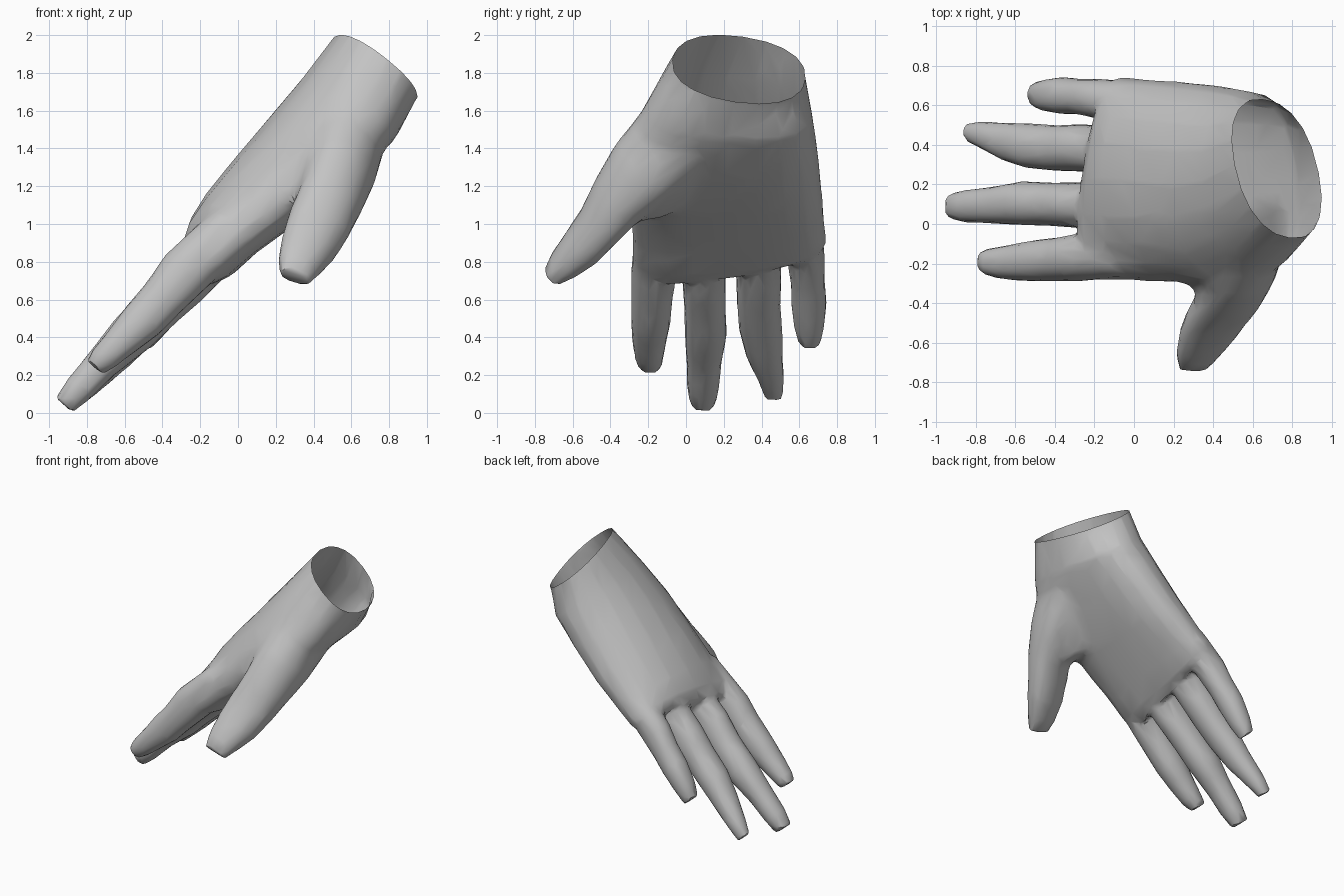
import bpy, bmesh, math
from mathutils import Vector

cube = bpy.data.objects.get("Cube")
if cube:
    bpy.data.objects.remove(cube, do_unlink=True)

SIDES = 20


def spow(v, e):
    return math.copysign(abs(v) ** e, v)


def loft(bm, sections, e):
    """Closed tube through (centre, half axis a, half axis b, arch) sections; arch bends the b ends towards -a."""
    rings = []
    for c, a, b, arch in sections:
        c, a, b = Vector(c), Vector(a), Vector(b)
        ring = []
        for i in range(SIDES):
            t = 2 * math.pi * i / SIDES
            s = spow(math.sin(t), e)
            ring.append(bm.verts.new(c + a * (spow(math.cos(t), e) - arch * s * s) + b * s))
        rings.append(ring)
    for r, s in zip(rings, rings[1:]):
        for i in range(SIDES):
            j = (i + 1) % SIDES
            bm.faces.new((r[i], r[j], s[j], s[i]))
    bm.faces.new(rings[0][::-1])
    bm.faces.new(rings[-1])


def digit(bm, path, thick_dir, wide_dir):
    """Finger tube; path rows are x, y, z, half width, half thickness."""
    t, w = Vector(thick_dir).normalized(), Vector(wide_dir).normalized()
    loft(bm, [((x, y, z), t * ht, w * hw, 0) for x, y, z, hw, ht in path], 0.9)


bm = bmesh.new()

# Wrist and palm: back-of-hand point (x, z), palm point (x, z), y range, tilt along y, arch
wrist_c = Vector((0.722, 0.28, 1.82))
wrist_a = Vector((-0.212, 0.02, 0.172))
wrist_b = Vector((-0.07, 0.35, -0.05))
axis = wrist_a.cross(wrist_b).normalized()
if axis.z < 0:
    axis = -axis
palm = [(wrist_c + axis * 0.15, wrist_a, wrist_b, 0), (wrist_c, wrist_a, wrist_b, 0)]
for dx, dz, px, pz, y0, y1, tx, tz, arch in (
    (0.34, 1.77, 0.82, 1.44, -0.24, 0.67, -0.04, 0.0, 0.2),
    (0.17, 1.57, 0.60, 1.24, -0.32, 0.70, -0.02, 0.02, 0.3),
    (0.00, 1.37, 0.36, 1.04, -0.30, 0.72, 0.0, 0.01, 0.3),
    (-0.17, 1.16, 0.10, 0.85, -0.285, 0.735, 0.02, 0.02, 0.3),
    (-0.25, 1.03, -0.02, 0.74, -0.285, 0.745, 0.05, 0.05, 0.2),
    (-0.27, 0.94, -0.10, 0.71, -0.26, 0.72, 0.07, 0.08, 0.1),
):
    palm.append((((dx + px) / 2, (y0 + y1) / 2, (dz + pz) / 2),
                 ((dx - px) / 2, 0, (dz - pz) / 2), (tx, (y1 - y0) / 2, tz), arch))
loft(bm, palm, 0.88)

# Fleshy mound that fills the web between palm and thumb
digit(bm, ((0.66, 0.14, 1.60, .20, .14), (0.57, -0.02, 1.42, .25, .17),
           (0.48, -0.14, 1.27, .23, .17), (0.35, -0.21, 1.09, .15, .13)),
      (0.75, 0, -0.66), (0, 1, 0))

# Four fingers with slight knuckle swellings
fingers = (
    # index
    ((-0.02, -0.14, 1.00, .13, .13), (-0.28, -0.17, 0.745, .12, .14), (-0.39, -0.18, 0.615, .11, .12),
     (-0.50, -0.185, 0.495, .105, .115), (-0.62, -0.195, 0.375, .09, .09),
     (-0.71, -0.195, 0.29, .075, .075), (-0.76, -0.19, 0.24, .06, .055)),
    # middle
    ((0.00, 0.10, 1.00, .12, .13), (-0.28, 0.095, 0.715, .115, .15), (-0.42, 0.10, 0.56, .11, .125),
     (-0.56, 0.105, 0.42, .112, .12), (-0.72, 0.095, 0.26, .092, .09),
     (-0.84, 0.09, 0.13, .085, .08), (-0.92, 0.09, 0.04, .066, .06)),
    # ring
    ((0.00, 0.37, 1.00, .12, .13), (-0.27, 0.385, 0.72, .12, .135), (-0.40, 0.385, 0.57, .115, .115),
     (-0.52, 0.395, 0.45, .115, .11), (-0.64, 0.415, 0.31, .098, .09),
     (-0.76, 0.45, 0.18, .07, .07), (-0.835, 0.465, 0.09, .05, .048)),
    # little
    ((0.00, 0.61, 1.00, .11, .11), (-0.18, 0.635, 0.82, .10, .115), (-0.28, 0.645, 0.69, .09, .098),
     (-0.36, 0.65, 0.59, .095, .095), (-0.45, 0.652, 0.46, .08, .078), (-0.505, 0.655, 0.37, .06, .055)),
)
for path in fingers:
    digit(bm, path, (0.75, 0, -0.66), (0, 1, 0))

# Thumb
digit(bm, ((0.64, 0.08, 1.58, .18, .15), (0.60, -0.07, 1.45, .22, .18), (0.55, -0.22, 1.29, .205, .185),
           (0.49, -0.36, 1.13, .16, .175), (0.425, -0.46, 0.99, .125, .165), (0.375, -0.55, 0.88, .112, .15),
           (0.325, -0.65, 0.78, .085, .115), (0.30, -0.715, 0.715, .05, .085)),
      (1, 0, -0.3), (0, 0.77, -0.64))

bmesh.ops.recalc_face_normals(bm, faces=bm.faces)
mesh = bpy.data.meshes.new("hand")
bm.to_mesh(mesh)
bm.free()
hand = bpy.data.objects.new("hand", mesh)
bpy.context.scene.collection.objects.link(hand)
bpy.ops.object.select_all(action='DESELECT')
hand.select_set(True)
bpy.context.view_layer.objects.active = hand

# Fuse the tubes into one skin
fuse = hand.modifiers.new("fuse", 'REMESH')
fuse.mode = 'VOXEL'
fuse.voxel_size = 0.018
bpy.ops.object.modifier_apply(modifier="fuse")

# Blend the thumb base into the palm, fading out towards fingers, thumb tip and wrist
base = hand.vertex_groups.new(name="thumb_base")
for v in hand.data.vertices:
    away = (v.co - Vector((0.50, -0.08, 1.33))).length
    base.add([v.index], max(0.0, min(1.0, (0.5 - away) / 0.12)), 'REPLACE')
blend = hand.modifiers.new("blend", 'SMOOTH')
blend.factor = 0.5
blend.iterations = 50
blend.vertex_group = base.name

# Soften the finger webs, then reduce to coarse facets
soften = hand.modifiers.new("soften", 'SMOOTH')
soften.factor = 0.5
soften.iterations = 5
facet = hand.modifiers.new("facet", 'DECIMATE')
facet.ratio = 0.05
for name in ("blend", "soften", "facet"):
    bpy.ops.object.modifier_apply(modifier=name)
hand.vertex_groups.clear()

# Cut the wrist open
bm = bmesh.new()
bm.from_mesh(hand.data)
bmesh.ops.bisect_plane(bm, geom=bm.verts[:] + bm.edges[:] + bm.faces[:],
                       plane_co=wrist_c, plane_no=axis, clear_outer=True)
bmesh.ops.recalc_face_normals(bm, faces=bm.faces)
bm.to_mesh(hand.data)
bm.free()

# Plain grey skin
grey = bpy.data.materials.new("plain_grey")
grey.use_nodes = True
colour = (0.55, 0.55, 0.55, 1)
grey.diffuse_color = colour
grey.node_tree.nodes["Principled BSDF"].inputs["Base Color"].default_value = colour
hand.data.materials.clear()
hand.data.materials.append(grey)
bpy.ops.object.shade_smooth_by_angle(angle=math.radians(30))
